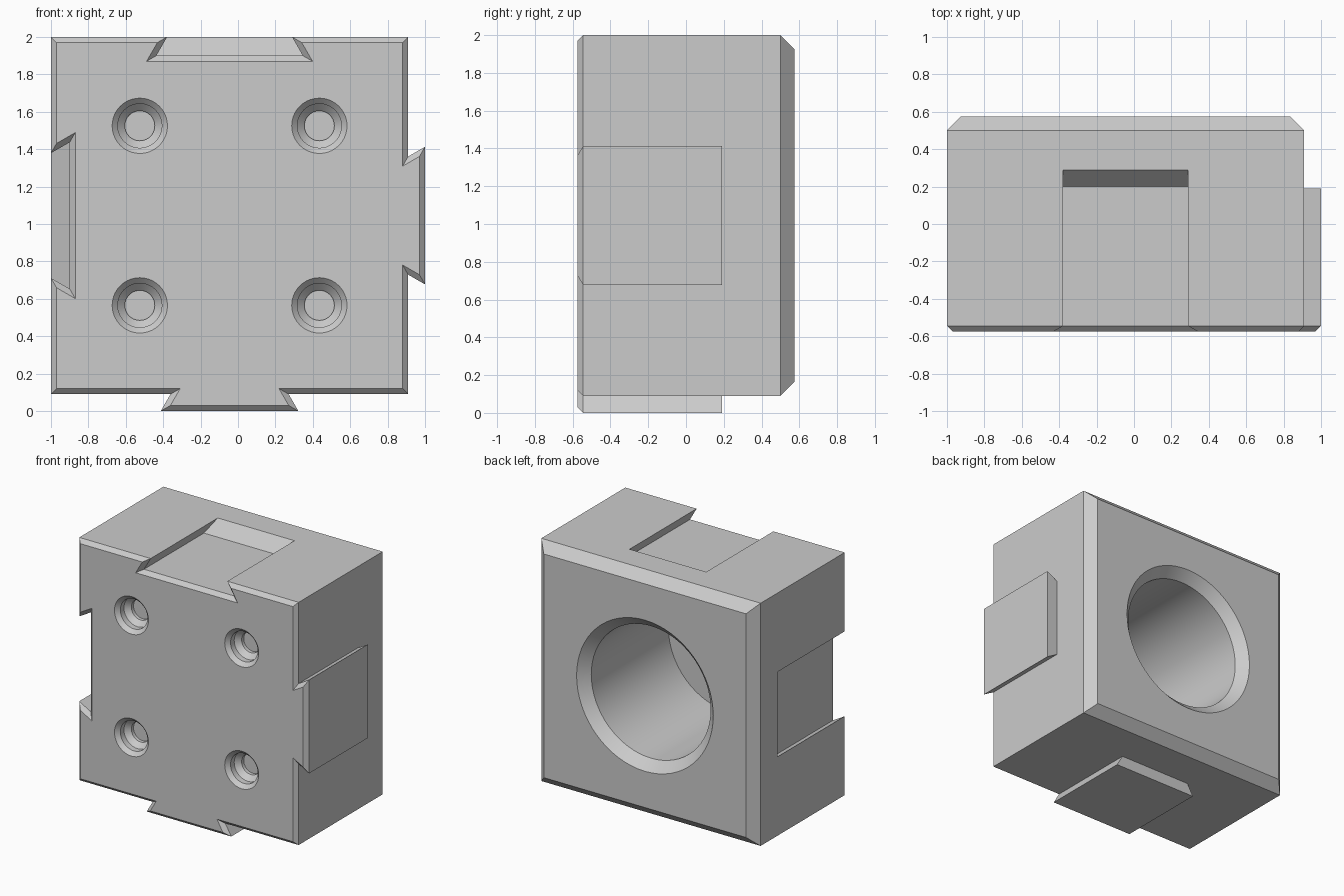
import bpy
import bmesh
from math import cos, sin, pi, radians, tan

if "Cube" in bpy.data.objects:
    bpy.data.objects.remove(bpy.data.objects["Cube"])

CX, CZ, H = -0.045, 1.045, 0.955        # block centre and half width
FRONT, BACK = -0.575, 0.575
BEVEL = 0.03                            # front edge bevel
SLOPE, OFFSET = tan(pi / 6), 1 / cos(pi / 6)

grey = bpy.data.materials.new("light_grey")
grey.use_nodes = True
grey.diffuse_color = (0.6, 0.6, 0.6, 1)
grey.node_tree.nodes["Principled BSDF"].inputs["Base Color"].default_value = (0.6, 0.6, 0.6, 1)


def loft(name, rings):
    """Closed solid skinned through rings of equal point count."""
    bm = bmesh.new()
    loops = [[bm.verts.new(p) for p in ring] for ring in rings]
    n = len(loops[0])
    for a, b in zip(loops, loops[1:]):
        for i in range(n):
            j = (i + 1) % n
            bm.faces.new((a[i], a[j], b[j], b[i]))
    bm.faces.new(loops[0])
    bm.faces.new(loops[-1])
    bmesh.ops.recalc_face_normals(bm, faces=bm.faces)
    mesh = bpy.data.meshes.new(name)
    bm.to_mesh(mesh)
    bm.free()
    mesh.materials.append(grey)
    obj = bpy.data.objects.new(name, mesh)
    bpy.context.collection.objects.link(obj)
    return obj


def square(y, inset):
    h = H - inset
    return [(CX + sx * h, y, CZ + sz * h) for sx, sz in ((-1, -1), (1, -1), (1, 1), (-1, 1))]


def circle(y, r, x=CX, z=CZ, n=64):
    return [(x + r * cos(2 * pi * i / n), y, z + r * sin(2 * pi * i / n)) for i in range(n)]


# Map (along the side, outward from the side) to x and z
SIDES = {
    "right": lambda u, v: (CX + H + v, CZ + u),
    "left": lambda u, v: (CX - H - v, CZ + u),
    "top": lambda u, v: (CX + u, CZ + H + v),
    "bottom": lambda u, v: (CX + u, CZ - H - v),
}


def trapezoid(side, corners):
    ring = []
    for u, v, y in corners:
        x, z = SIDES[side](u, v)
        ring.append((x, y, z))
    return ring


def tab_ring(side, y, inset=0):
    corners = []
    for v in (-0.1, 0.09 - inset):
        half = 0.368 + SLOPE * (v - 0.09) - inset * OFFSET
        corners += [(-half, v, y), (half, v, y)]
    corners[2:] = corners[:1:-1]
    return trapezoid(side, corners)


def slot_ring(side, y, grow=0, ramp=0):
    corners = []
    for v in (-0.1 - grow, 0.1):
        half = 0.334 - SLOPE * v + grow * OFFSET
        yv = y + ramp * (v + 0.1)
        corners += [(-half, v, yv), (half, v, yv)]
    corners[2:] = corners[:1:-1]
    return trapezoid(side, corners)


def combine(target, tool, operation):
    mod = target.modifiers.new(tool.name, "BOOLEAN")
    mod.operation, mod.object, mod.solver = operation, tool, "EXACT"
    bpy.ops.object.select_all(action="DESELECT")
    bpy.context.view_layer.objects.active = target
    target.select_set(True)
    bpy.ops.object.modifier_apply(modifier=mod.name)
    bpy.data.objects.remove(tool)


# Block with bevelled front and back edges
block = loft("dovetail_block", [square(FRONT, BEVEL), square(FRONT + BEVEL, 0),
                                square(BACK - 0.075, 0), square(BACK, 0.075)])

# Dovetail tabs
for side in ("right", "bottom"):
    tab = loft(side + "_tab", [tab_ring(side, FRONT, BEVEL), tab_ring(side, FRONT + BEVEL),
                               tab_ring(side, 0.19)])
    combine(block, tab, "UNION")

# Dovetail slots with a ramped end
for side in ("left", "top"):
    slot = loft(side + "_slot", [slot_ring(side, FRONT - BEVEL, 2 * BEVEL),
                                 slot_ring(side, FRONT + BEVEL), slot_ring(side, 0.2, ramp=0.9)])
    combine(block, slot, "DIFFERENCE")

# Blind bore in the back with a bevelled mouth
bore = loft("bore", [circle(BACK + 0.05, 0.645), circle(BACK - 0.075, 0.52), circle(-0.46, 0.52)])
combine(block, bore, "DIFFERENCE")

# Four countersunk screw holes in the front
for sx in (-1, 1):
    for sz in (-1, 1):
        profile = ((-0.03, 0.178), (0.03, 0.118), (0.075, 0.118), (0.113, 0.08), (0.14, 0.08))
        hole = loft("screw_hole", [circle(FRONT + d, r, CX + sx * 0.48, CZ + sz * 0.48, 40)
                                   for d, r in profile])
        combine(block, hole, "DIFFERENCE")

bpy.ops.object.shade_smooth_by_angle(angle=radians(25))
